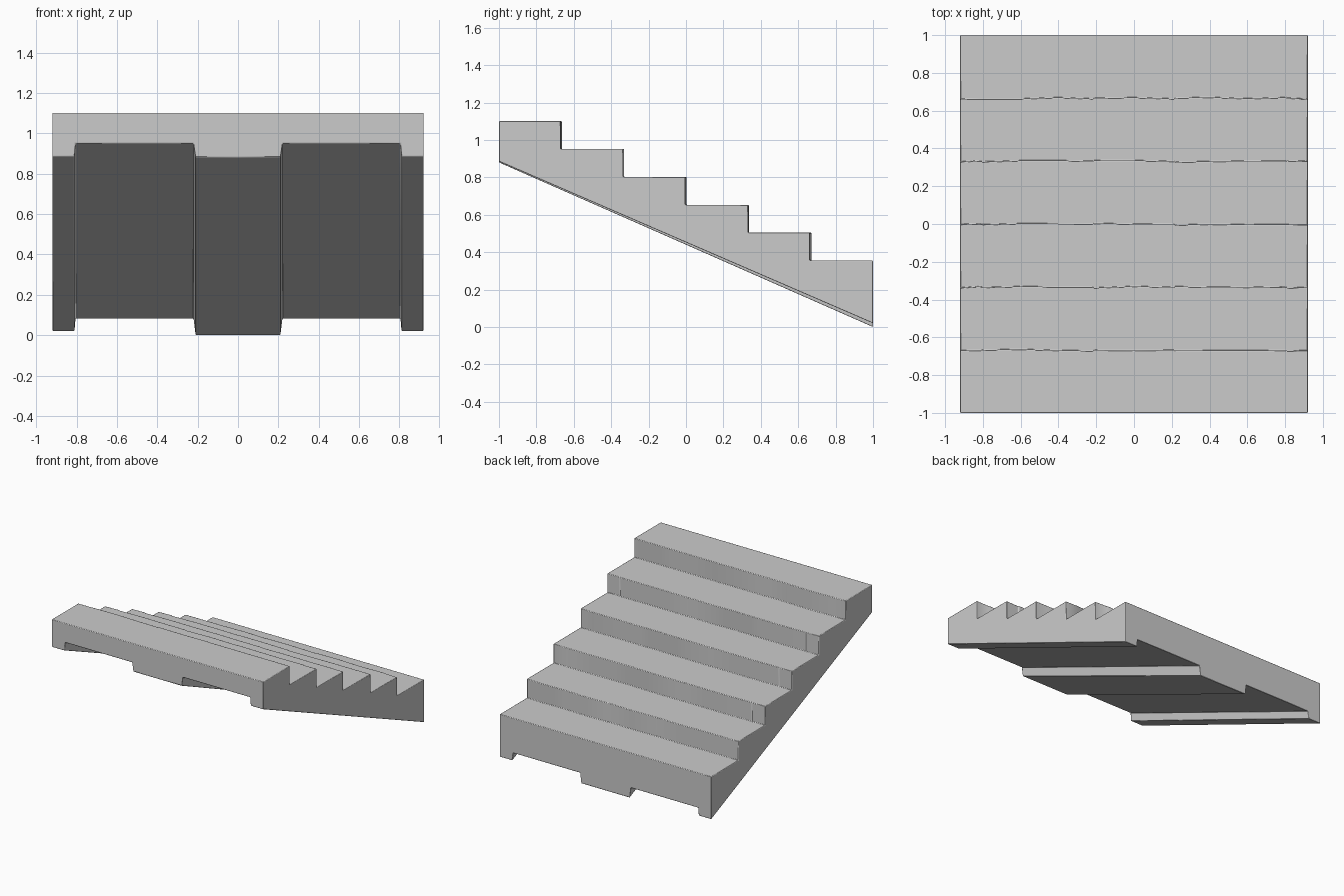
import bpy, bmesh, math, random

random.seed(4)
cube = bpy.data.objects.get("Cube")
if cube:
    bpy.data.objects.remove(cube, do_unlink=True)

stone = bpy.data.materials.new("grey stone")
stone.use_nodes = True
colour = (0.6, 0.6, 0.6, 1)
stone.diffuse_color = colour
stone.node_tree.nodes["Principled BSDF"].inputs["Base Color"].default_value = colour

STEPS = 6
HALF = 0.92      # half the width
TOP = 1.10       # height of the highest tread
RISE = 0.149
RUN = 2 / STEPS

# Stations across the width: (x, underside height at front, at back).
slab, rail, beam = (0.95, 0.08), (0.885, 0.02), (0.88, 0.0)
half = [(0.0, beam), (0.21, beam), (0.22, slab), (0.4, slab), (0.6, slab),
        (0.805, slab), (0.81, rail), (HALF, rail)]
stations = [(-x, d) for x, d in reversed(half[1:])] + half


def ring(bm, x, under):
    """One stepped cross-section, with slightly worn tread edges."""
    front, back = under
    verts = [bm.verts.new((x, -1, front))]
    for i in range(STEPS):
        z = TOP - i * RISE
        y = -1 + i * RUN
        wear = random.uniform(-0.006, 0.004) if i < STEPS - 1 else 0
        verts.append(bm.verts.new((x, verts[-1].co.y if i else y, z)))
        verts.append(bm.verts.new((x, y + RUN + wear, z)))
    verts.append(bm.verts.new((x, 1, back)))
    return verts


# Stair flight with side rails and a central beam underneath
bm = bmesh.new()
rings = [ring(bm, x, under) for x, under in stations]
for a, b in zip(rings, rings[1:]):
    for i in range(len(a)):
        j = (i + 1) % len(a)
        bm.faces.new((a[i], a[j], b[j], b[i]))
bm.faces.new(rings[0])
bm.faces.new(rings[-1])
bmesh.ops.recalc_face_normals(bm, faces=bm.faces)
mesh = bpy.data.meshes.new("stair_flight")
bm.to_mesh(mesh)
bm.free()
mesh.materials.append(stone)
stairs = bpy.data.objects.new("stair_flight", mesh)
bpy.context.collection.objects.link(stairs)

# Softly worn edges
bevel = stairs.modifiers.new("worn edges", 'BEVEL')
bevel.width = 0.012
bevel.segments = 2
bevel.limit_method = 'ANGLE'
bevel.angle_limit = math.radians(40)
bpy.context.view_layer.objects.active = stairs
stairs.select_set(True)
bpy.ops.object.shade_smooth_by_angle(angle=math.radians(50))
